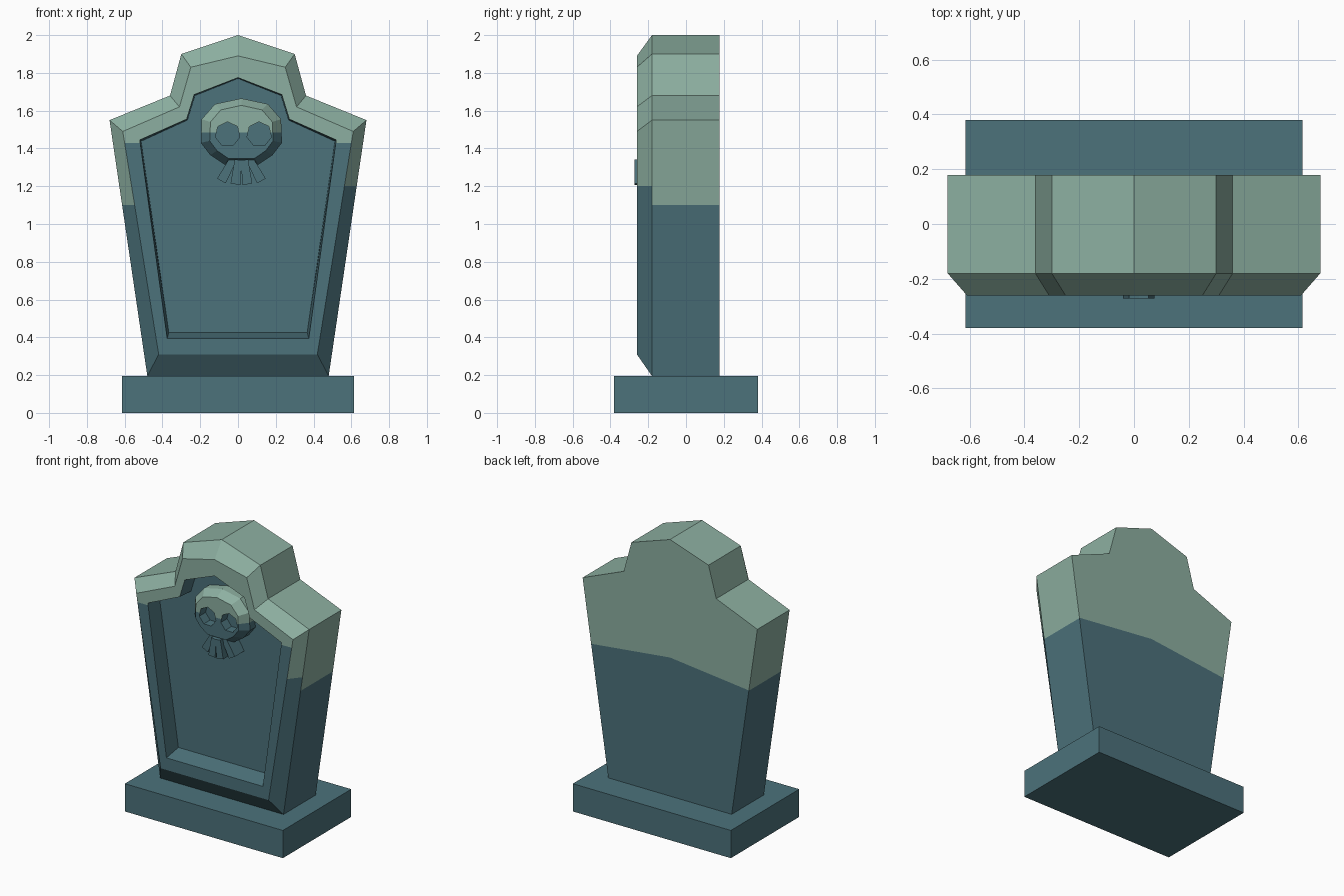
import bpy, bmesh, math
from mathutils import Vector, Matrix

if "Cube" in bpy.data.objects:
    bpy.data.objects.remove(bpy.data.objects["Cube"])


def material(name, rgb):
    m = bpy.data.materials.new(name)
    m.diffuse_color = (*rgb, 1)
    m.use_nodes = True
    m.node_tree.nodes["Principled BSDF"].inputs["Base Color"].default_value = m.diffuse_color
    return m


STONE = material("dark_teal_stone", (0.072, 0.168, 0.198))
MOSS = material("pale_green_moss", (0.265, 0.43, 0.355))


def make(name, bm):
    bmesh.ops.recalc_face_normals(bm, faces=bm.faces)
    me = bpy.data.meshes.new(name)
    bm.to_mesh(me)
    bm.free()
    me.materials.append(STONE)
    me.materials.append(MOSS)
    ob = bpy.data.objects.new(name, me)
    bpy.context.collection.objects.link(ob)
    return ob


def loft(rings, cx=0.0):
    """Join mirrored half profiles (y, [(x, z)...]); faces carry their band number."""
    bm = bmesh.new()
    loops = []
    for y, half in rings:
        full = half + [(-x, z) for x, z in reversed(half) if x > 0]
        loops.append([bm.verts.new((cx + x, y, z)) for x, z in full])
    n = len(loops[0])
    for band, (a, b) in enumerate(zip(loops, loops[1:])):
        for i in range(n):
            j = (i + 1) % n
            bm.faces.new((a[i], a[j], b[j], b[i])).material_index = band
    bm.faces.new(loops[-1]).material_index = len(rings) - 1
    bm.faces.new(loops[0]).material_index = len(rings)
    return bm


def cut(bm, test, co, no):
    faces = [f for f in bm.faces if test(f)]
    edges = {e for f in faces for e in f.edges}
    verts = {v for f in faces for v in f.verts}
    bmesh.ops.bisect_plane(bm, geom=faces + list(edges) + list(verts),
                           dist=1e-5, plane_co=co, plane_no=no)


def box(name, size, loc, rot=0.0, taper=1.0):
    bm = bmesh.new()
    bmesh.ops.create_cube(bm, size=1)
    for v in bm.verts:
        if v.co.z > 0:
            v.co.x *= taper
    bmesh.ops.scale(bm, vec=size, verts=bm.verts)
    bmesh.ops.transform(bm, verts=bm.verts,
                        matrix=Matrix.Translation(loc) @ Matrix.Rotation(rot, 4, 'Y'))
    return make(name, bm)


# Plinth
box("plinth", (1.23, 0.76, 0.195), (0, 0, 0.0975))

# Headstone: back, outer edge, chamfer ridge, flat rim, recessed panel
outer = [(0.48, 0.195), (0.68, 1.55), (0.36, 1.68), (0.30, 1.90), (0, 2.0)]
ridge = [(0.42, 0.31), (0.61, 1.49), (0.31, 1.62), (0.25, 1.83), (0, 1.89)]
lip = [(0.375, 0.395), (0.52, 1.445), (0.272, 1.555), (0.232, 1.685), (0, 1.775)]
panel = [(0.366, 0.425), (0.513, 1.438), (0.268, 1.55), (0.228, 1.68), (0, 1.77)]
bm = loft([(0.178, outer), (-0.18, outer), (-0.26, ridge), (-0.26, lip), (-0.14, panel)])
SIDE, CHAMFER, RIM, BACK = 0, 1, 2, 5

# Moss line, at its own height on each band
cut(bm, lambda f: f.material_index == SIDE, (0, 0, 1.10), (0, 0, 1))
cut(bm, lambda f: f.material_index == RIM, (0, 0, 1.43), (0, 0, 1))
cut(bm, lambda f: f.material_index == BACK, (0, 0, 0), (1, 0, 0))
for s in (-1, 1):
    def on(band, s=s):
        return lambda f: f.material_index == band and f.calc_center_median().x * s > 0.01
    cut(bm, on(CHAMFER), (0, 0, 1.10 if s < 0 else 1.20), (0, 0, 1))
    cut(bm, on(BACK), (0, 0, 1.17), (0.11 * s, 0, 1))
for f in bm.faces:
    c = f.calc_center_median()
    line = {SIDE: 1.10, CHAMFER: 1.10 if c.x < 0 else 1.20, RIM: 1.43,
            BACK: 1.17 - 0.11 * abs(c.x)}.get(f.material_index, 9)
    f.material_index = int(c.z > line)
make("headstone", bm)

# Skull relief
CX = 0.018
half = [(0.09, 1.315), (0.165, 1.365), (0.215, 1.43), (0.21, 1.555), (0.14, 1.635), (0, 1.665)]
front = [(x * 0.78, 1.48 + (z - 1.48) * 0.8) for x, z in half]
bm = loft([(-0.12, half), (-0.20, half), (-0.26, front)], CX)
cut(bm, lambda f: True, (0, 0, 1.485), (0, 0, 1))
for f in bm.faces:
    f.material_index = int(f.calc_center_median().z > 1.485)
skull = make("skull", bm)

# Eye sockets cut into the skull
for x in (-0.055, 0.112):
    bm = bmesh.new()
    bmesh.ops.create_cone(bm, cap_ends=True, segments=7, radius1=0.066, radius2=0.066, depth=0.2,
                          matrix=Matrix.Translation((x, -0.29, 1.475))
                          @ Matrix.Rotation(math.pi / 2, 4, 'X'))
    cutter = make("eye_cutter", bm)
    cutter.hide_render = True
    mod = skull.modifiers.new("eye", 'BOOLEAN')
    mod.operation, mod.solver, mod.object = 'DIFFERENCE', 'EXACT', cutter
    bpy.context.view_layer.objects.active = skull
    bpy.ops.object.modifier_apply(modifier=mod.name)
    bpy.data.objects.remove(cutter)

# Teeth fanning out below the skull
for i, x in enumerate((-0.075, -0.024, 0.024, 0.075)):
    inner = i in (1, 2)
    box("tooth", (0.052, 0.145 if inner else 0.12, 0.13),
        (CX + x, -0.20 if inner else -0.185, 1.275 if inner else 1.285),
        rot=-math.copysign(0.12 if inner else 0.5, x), taper=0.75)
